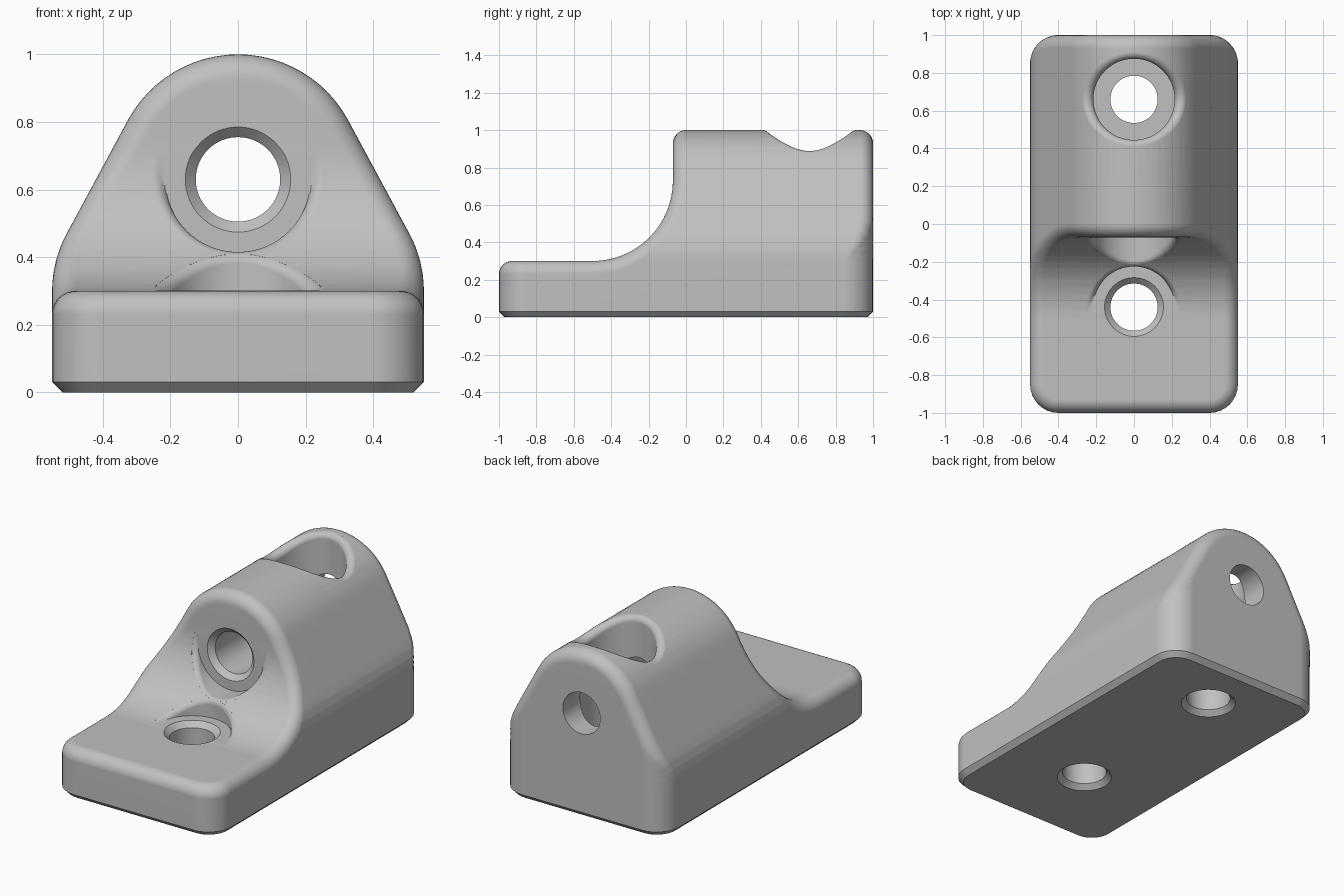
import bpy
import bmesh
from math import sin, cos, asin, sqrt, pi
from mathutils import Vector

if "Cube" in bpy.data.objects:
    bpy.data.objects.remove(bpy.data.objects["Cube"])

X, Y, Z = Vector((1, 0, 0)), Vector((0, 1, 0)), Vector((0, 0, 1))
R = 0.07                      # outer edge fillet
RIM, POCKET = 0.035, 0.215    # pocket rim fillet and pocket radius
HALF_W, CORNER = 0.48, 0.08   # rolling-ball core: half width, corner radius
CX, CY = 0.40, 0.85           # vertical corner centres
AXIS_Z, DOME = 0.63, 0.30     # ridge axis height, core ridge radius
SWEEP_Y, SWEEP_Z, SWEEP_R = -0.5, 0.73, 0.43
SLOPE = 0.495                 # tilt of the flank normal
K = 8
D = DOME + AXIS_Z * sin(SLOPE)
HIP = (D - HALF_W * cos(SLOPE) - 0.3 * sin(SLOPE)) / (1 - cos(SLOPE))


def clamp(v):
    return max(0.0, min(1.0, v))


def mirror_row(half):
    return [Vector((-p.x, p.y, p.z)) for p in reversed(half)] + half


def add_grid(bm, rows, closed=True, cap_start=False, cap_end=False):
    verts = [[bm.verts.new(p) for p in row] for row in rows]
    count = len(verts[0])
    for a, b in zip(verts, verts[1:]):
        for j in range(count if closed else count - 1):
            k = (j + 1) % count
            bm.faces.new((a[j], a[k], b[k], b[j]))
    if cap_start:
        bm.faces.new(verts[0])
    if cap_end:
        bm.faces.new(verts[-1])


def finish(bm, name):
    bmesh.ops.remove_doubles(bm, verts=bm.verts[:], dist=0.0001)
    bmesh.ops.dissolve_degenerate(bm, edges=bm.edges[:], dist=0.00005)
    bmesh.ops.recalc_face_normals(bm, faces=bm.faces[:])
    mesh = bpy.data.meshes.new(name)
    bm.to_mesh(mesh)
    bm.free()
    obj = bpy.data.objects.new(name, mesh)
    bpy.context.collection.objects.link(obj)
    return obj


def fillet(core, n0, n1, radius):
    return [core + radius * n0.slerp(n1, i / K, n0) for i in range(K + 1)]


def flank(z):
    """Core half width and outward normal of the front outline at a height."""
    if z <= 0.3:
        x, a = HALF_W, 0.0
    elif z < 0.3 + HIP * sin(SLOPE):
        a = asin(clamp((z - 0.3) / HIP))
        x = HALF_W - HIP * (1 - cos(a))
    elif z < AXIS_Z + DOME * sin(SLOPE):
        a = SLOPE
        x = (D - z * sin(a)) / cos(a)
    else:
        a = asin(clamp((z - AXIS_Z) / DOME))
        x = DOME * cos(a)
    return x, X * cos(a) + Z * sin(a)


def sweep(z, radius):
    """Depth and normal of the concave front at a height."""
    drop = max(0.0, SWEEP_Z - z)
    reach = sqrt(max(0.0, radius ** 2 - drop ** 2))
    return SWEEP_Y + reach, (Z * drop - Y * reach) / radius


def back_arc(a, z):
    n = X * sin(a) + Y * cos(a)
    return Vector((CX, CY, z)) + CORNER * n, n


def block_row(z):
    x, side = flank(z)
    y, front = sweep(z, SWEEP_R + R)
    half = fillet(Vector((x, y, z)), front, side, R)
    limit = asin(clamp((x - CX) / CORNER))
    shift = X * (min(x, CX) - CX)
    core, n = back_arc(limit, z)
    half += fillet(core + shift, side, n, R)
    for i in range(K + 1):
        core, n = back_arc(limit * (1 - i / K), z)
        half.append(core + shift + R * n)
    return mirror_row(half)


def plate_row(z, radius, tilt=0.0, whole=True):
    half = []
    for i in range(K + 1):
        a = pi / 2 * i / K
        n = X * sin(a) - Y * cos(a)
        core = Vector((CX, -CY, z)) + CORNER * n
        half.append(core + radius * (n * cos(tilt) + Z * sin(tilt)))
    half.append(Vector((HALF_W, SWEEP_Y, z)) + radius * (X * cos(tilt) + Z * sin(tilt)))
    if whole:
        for i in range(K + 1):
            core, n = back_arc(pi / 2 * (1 - i / K), z)
            half.append(core + radius * n)
    return mirror_row(half)


# Body: chamfered base, rounded front plate, ridged block
bm = bmesh.new()
low = SWEEP_Z - SWEEP_R - R
add_grid(bm, [plate_row(0, R - 0.03), plate_row(0.03, R), plate_row(low, R)], cap_start=True)
add_grid(bm, [plate_row(low, R, pi / 2 * j / K, False) for j in range(K + 1)],
         closed=False, cap_end=True)
levels = {round(SWEEP_Z - (SWEEP_R + R) * cos(pi / 2 * i / 16), 3) for i in range(17)}
levels |= {round(0.3 + HIP * sin(SLOPE * i / 4), 3) for i in range(5)}
levels |= {round(AXIS_Z + DOME * sin(SLOPE + (pi / 2 - SLOPE) * i / 12), 3) for i in range(13)}
add_grid(bm, [block_row(z) for z in sorted(levels)])
body = finish(bm, "bracket_body")


# Pocket cutters: flat floor, round wall, rim rolled onto the body surface
def on_front(p):
    y, n = sweep(p.z, SWEEP_R + RIM)
    return Vector((p.x, y, p.z)), n


def on_plate(p):
    run = max(0.0, p.y - SWEEP_Y)
    radius = SWEEP_R + RIM
    drop = sqrt(radius ** 2 - run ** 2)
    return Vector((p.x, p.y, SWEEP_Z - drop)), (Z * drop - Y * run) / radius


def on_ridge(p):
    radius = DOME + R - RIM
    rise = sqrt(radius ** 2 - p.x ** 2)
    return Vector((p.x, p.y, AXIS_Z + rise)), (X * p.x + Z * rise) / radius


def pocket(name, centre, u, v, up, floor, surface):
    columns = []
    for i in range(64):
        a = 2 * pi * i / 64
        d = u * cos(a) + v * sin(a)
        core, n = surface(centre + d * (POCKET + RIM))
        arc = fillet(core, -d, n, RIM)
        foot = centre + d * POCKET
        column = [foot + up * (floor - foot.dot(up))]
        column += [p + up * max(0.0, floor - p.dot(up)) for p in arc]
        column.append(column[-1] + up * (1.3 - column[-1].dot(up)))
        columns.append(column)
    bm = bmesh.new()
    add_grid(bm, list(zip(*columns)), cap_start=True, cap_end=True)
    return finish(bm, name)


def bore(name, centre, u, v, up, profile):
    rows = [[centre + up * h + r * (u * cos(2 * pi * i / 64) + v * sin(2 * pi * i / 64))
             for i in range(64)] for r, h in profile]
    bm = bmesh.new()
    add_grid(bm, rows, cap_start=True, cap_end=True)
    return finish(bm, name)


shaft = Z * AXIS_Z
front_spot, rear_spot = Y * -0.44, Y * 0.66
WIDE, HOLE = 0.185, 0.125
cutters = [
    pocket("front_pocket", shaft, X, Z, -Y, 0.071, on_front),
    pocket("plate_pocket", front_spot, X, Y, Z, 0.301, on_plate),
    pocket("ridge_pocket", rear_spot, X, Y, Z, 0.3, on_ridge),
    bore("long_bore", shaft, X, Z, -Y, [(WIDE, 0.1), (HOLE, 0.04), (HOLE, -1.1)]),
    bore("plate_bore", front_spot, X, Y, Z,
         [(WIDE, -0.03), (HOLE, 0.03), (HOLE, 0.27), (WIDE, 0.33)]),
    bore("rear_bore", rear_spot, X, Y, Z, [(WIDE, -0.03), (HOLE, 0.03), (HOLE, 0.35)]),
]

bpy.ops.object.select_all(action="DESELECT")
bpy.context.view_layer.objects.active = body
body.select_set(True)
for cutter in cutters:
    cutter.hide_render = True
    mod = body.modifiers.new(cutter.name, "BOOLEAN")
    mod.operation, mod.solver, mod.object = "DIFFERENCE", "EXACT", cutter
    bpy.ops.object.modifier_apply(modifier=mod.name)
    bpy.data.objects.remove(cutter)

# Material and shading
grey = bpy.data.materials.new("plain grey")
grey.use_nodes = True
colour = (0.53, 0.53, 0.53, 1)
grey.diffuse_color = colour
grey.node_tree.nodes["Principled BSDF"].inputs["Base Color"].default_value = colour
body.data.materials.clear()
body.data.materials.append(grey)
bpy.ops.object.shade_smooth_by_angle(angle=0.52)
weighted = body.modifiers.new("even_normals", "WEIGHTED_NORMAL")
weighted.keep_sharp = True
